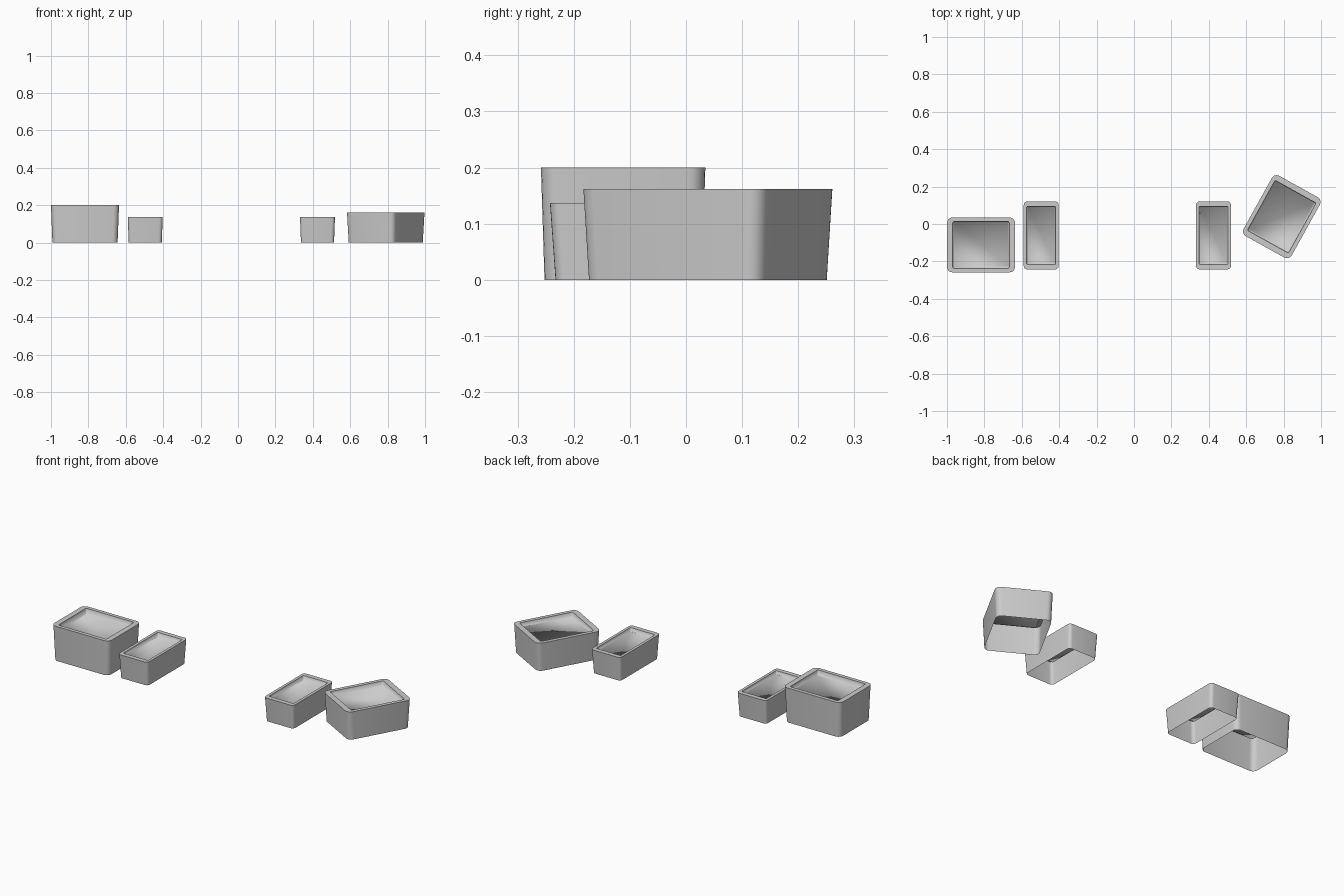
import bpy, bmesh, math

if "Cube" in bpy.data.objects:
    bpy.data.objects.remove(bpy.data.objects["Cube"])


def ring(bm, w, d, r, z, steps=5):
    """Rounded rectangle loop of vertices, centred on the origin."""
    verts = []
    for i, (sx, sy) in enumerate([(1, 1), (-1, 1), (-1, -1), (1, -1)]):
        cx, cy = sx * (w / 2 - r), sy * (d / 2 - r)
        for k in range(steps + 1):
            a = math.radians(90 * i + 90 * k / steps)
            verts.append(bm.verts.new((cx + r * math.cos(a), cy + r * math.sin(a), z)))
    return verts


def planter(name, x, y, w, d, h, angle=0, taper=0.957):
    bm = bmesh.new()
    r = 0.1 * min(w, d)
    rim_x, rim_y = 0.085 * w * 2, 0.072 * d * 2
    rings = [
        ring(bm, w * taper, d * taper, r, 0),                                  # open foot
        ring(bm, w, d, r, h),                                                  # outer rim
        ring(bm, w - rim_x, d - rim_y, r * 0.25, h),                           # inner rim
        ring(bm, w - rim_x - 0.008, d - rim_y - 0.008, r * 0.25, h * 0.86),    # recessed bed
    ]
    n = len(rings[0])
    for lo, hi in zip(rings, rings[1:]):
        for i in range(n):
            j = (i + 1) % n
            bm.faces.new((lo[i], lo[j], hi[j], hi[i]))
    bm.faces.new(rings[3])
    for f in bm.faces:
        f.smooth = True
    # crisp edges on both sides of the rim
    for loop in rings[1:3]:
        for i in range(n):
            bm.edges.get((loop[i], loop[(i + 1) % n])).smooth = False
    mesh = bpy.data.meshes.new(name)
    bm.to_mesh(mesh)
    bm.free()
    ob = bpy.data.objects.new(name, mesh)
    ob.location = (x, y, 0)
    ob.rotation_euler.z = math.radians(angle)
    bpy.context.collection.objects.link(ob)


# two large planters, one of them turned
planter("large_planter_left", -0.818, -0.112, 0.364, 0.293, 0.2)
planter("large_planter_right", 0.79, 0.039, 0.369, 0.294, 0.162, angle=61)

# two small matching planters
for side, x in (("left", -0.496), ("right", 0.425)):
    planter("small_planter_" + side, x, -0.061, 0.187, 0.363, 0.137, taper=0.945)
